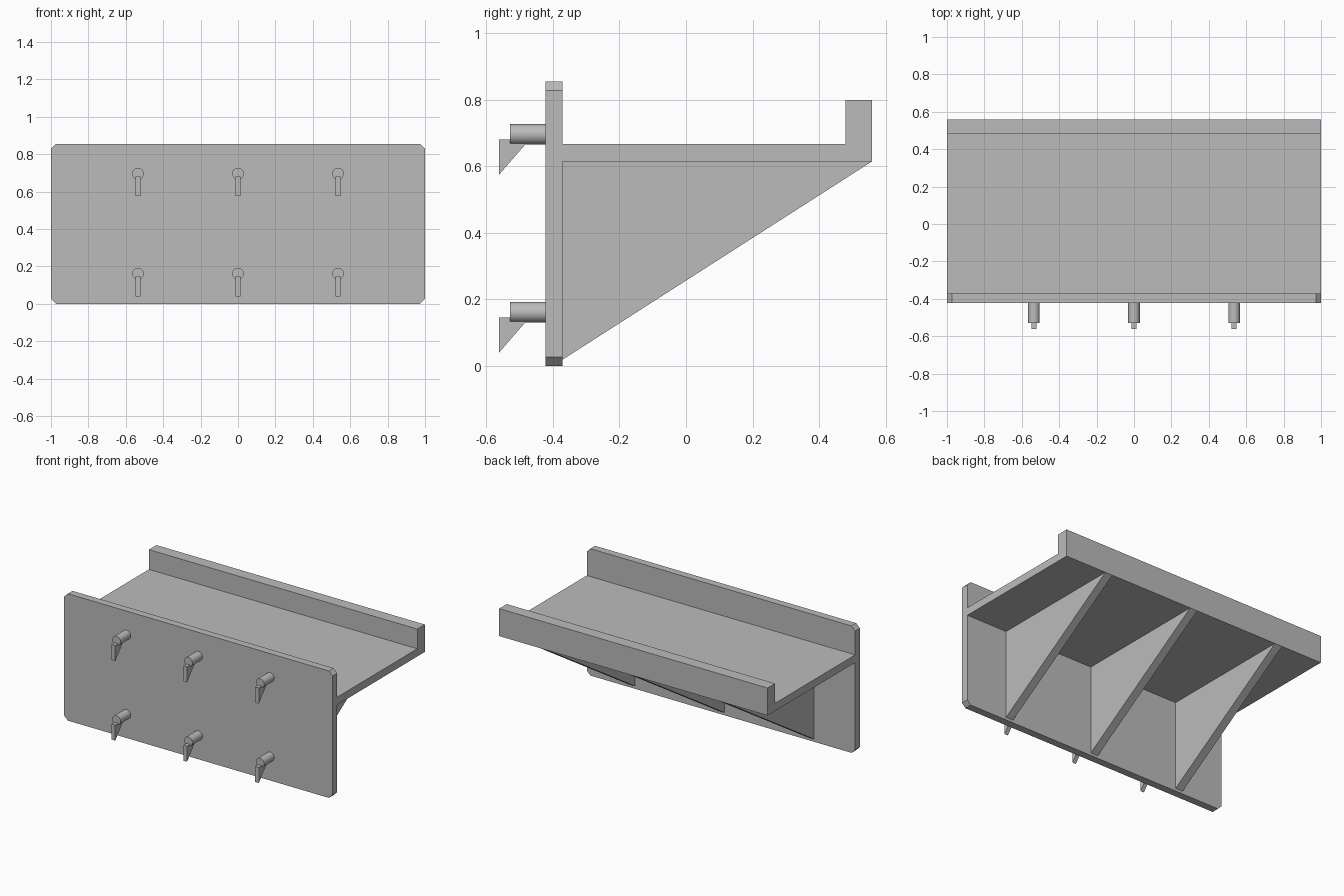
import bpy
import bmesh
from mathutils import Vector

cube = bpy.data.objects.get("Cube")
if cube:
    bpy.data.objects.remove(cube, do_unlink=True)

grey = bpy.data.materials.new("plain_grey")
grey.use_nodes = True
colour = (0.5, 0.5, 0.5, 1)
grey.diffuse_color = colour
grey.node_tree.nodes["Principled BSDF"].inputs["Base Color"].default_value = colour


def prism(name, points, offset):
    """Extrude a closed outline along the offset vector."""
    bm = bmesh.new()
    face = bm.faces.new([bm.verts.new(p) for p in points])
    ext = bmesh.ops.extrude_face_region(bm, geom=[face])
    verts = [g for g in ext["geom"] if isinstance(g, bmesh.types.BMVert)]
    bmesh.ops.translate(bm, verts=verts, vec=Vector(offset))
    bmesh.ops.recalc_face_normals(bm, faces=bm.faces)
    mesh = bpy.data.meshes.new(name)
    bm.to_mesh(mesh)
    bm.free()
    mesh.materials.append(grey)
    obj = bpy.data.objects.new(name, mesh)
    bpy.context.collection.objects.link(obj)
    return obj


def side_profile(name, yz, x, width):
    """Side outline, extruded across x and centred on x."""
    return prism(name, [(x - width / 2, y, z) for y, z in yz], (width, 0, 0))


front, back, rear = -0.422, -0.372, 0.56
height, cut = 0.855, 0.027
under, deck = 0.615, 0.667

# Front plate with clipped corners
outline = [(-1 + cut, 0), (1 - cut, 0), (1, cut), (1, height - cut),
           (1 - cut, height), (-1 + cut, height), (-1, height - cut), (-1, cut)]
prism("front_plate", [(x, front, z) for x, z in outline], (0, back - front, 0))

# Shelf with raised rear lip
side_profile("shelf", [(back, under), (rear, under), (rear, 0.80),
                       (0.48, 0.80), (0.48, deck), (back, deck)], 0, 2)

# Triangular support ribs
for label, x in (("right", -0.667), ("middle", 0), ("left", 0.667)):
    side_profile(label + "_rib", [(back, under), (rear, under), (back, 0.018)], x, 0.055)

# Pegs with hanging hook tips
for row, z in (("lower", 0.161), ("upper", 0.696)):
    for label, x in (("right", -0.535), ("middle", 0), ("left", 0.535)):
        bpy.ops.mesh.primitive_cylinder_add(
            vertices=48, radius=0.031, depth=0.108,
            location=(x, front - 0.054, z), rotation=(1.5708, 0, 0))
        peg = bpy.context.object
        peg.name = f"{row}_{label}_peg"
        peg.data.materials.append(grey)
        bpy.ops.object.shade_smooth_by_angle()
        side_profile(f"{row}_{label}_hook",
                     [(-0.562, z - 0.016), (-0.471, z - 0.016), (-0.562, z - 0.121)],
                     x, 0.027)
